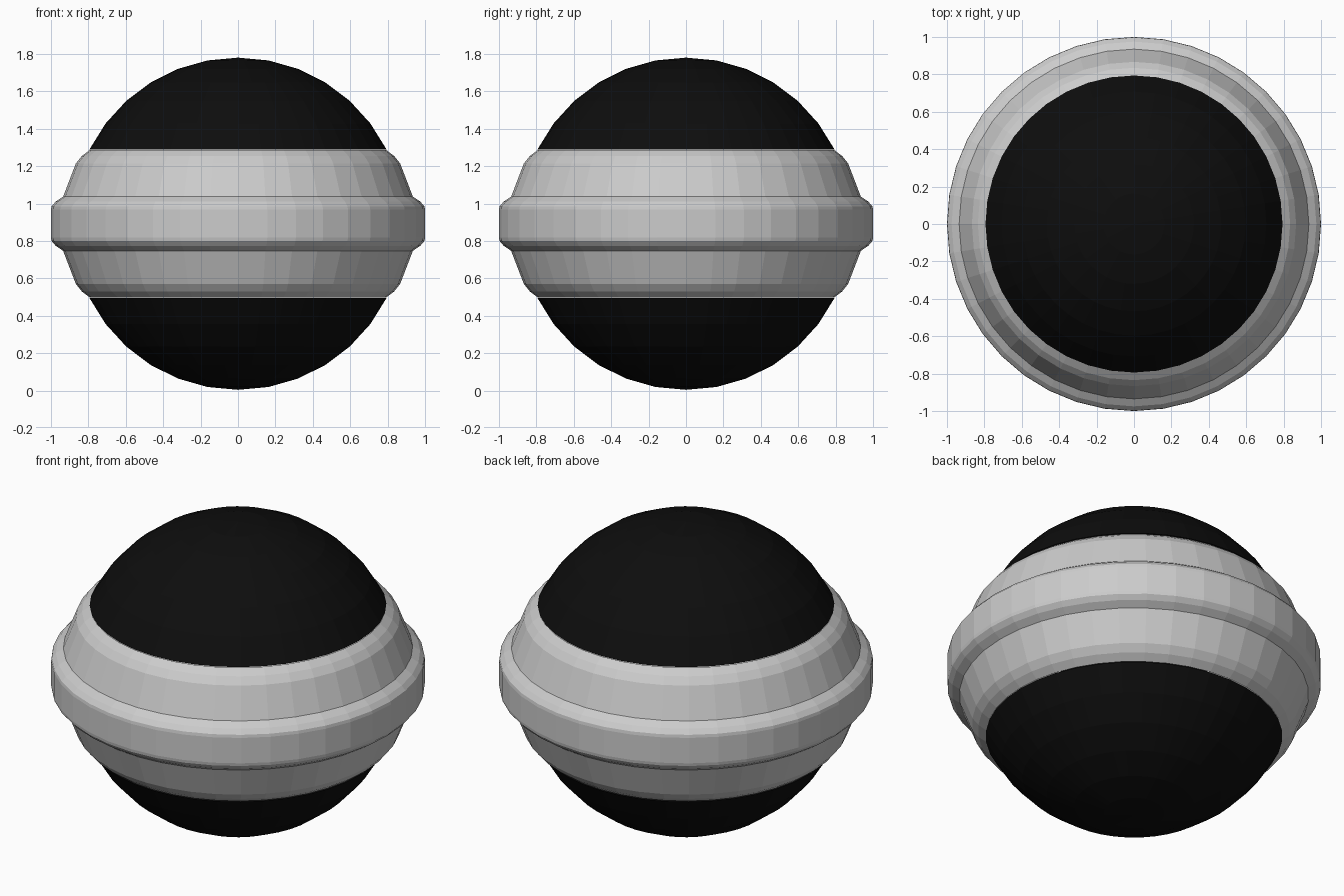
import bpy, bmesh, math

if "Cube" in bpy.data.objects:
    bpy.data.objects.remove(bpy.data.objects["Cube"])

SEG = 40       # sides around the axis
MID = 0.892    # height of the equator


def lathe(name, profile, material=None):
    """Spin an (r, z) profile around the z axis into a flat-shaded object."""
    bm = bmesh.new()
    verts = [bm.verts.new((r, 0, z)) for r, z in profile]
    edges = [bm.edges.new(pair) for pair in zip(verts, verts[1:])]
    bmesh.ops.spin(bm, geom=verts + edges, cent=(0, 0, 0), axis=(0, 0, 1),
                   angle=math.tau, steps=SEG, use_merge=True)
    bmesh.ops.remove_doubles(bm, verts=bm.verts, dist=1e-4)
    bmesh.ops.recalc_face_normals(bm, faces=bm.faces)
    # an open dome may be recalculated inside out: make normals face outward
    for f in bm.faces:
        c = f.calc_center_median()
        c.z -= MID
        if f.normal.dot(c) < 0:
            f.normal_flip()
    mesh = bpy.data.meshes.new(name)
    bm.to_mesh(mesh)
    bm.free()
    obj = bpy.data.objects.new(name, mesh)
    bpy.context.collection.objects.link(obj)
    if material:
        mesh.materials.append(material)
    return obj


black = bpy.data.materials.new("black")
black.diffuse_color = (0.004, 0.004, 0.004, 1)
black.use_nodes = True
black.node_tree.nodes["Principled BSDF"].inputs["Base Color"].default_value = black.diffuse_color

# Black domes above and below the band
R, RINGS, RIM = 0.888, 6, math.radians(63.4)
for name, side in (("upper_dome", 1), ("lower_dome", -1)):
    arc = [RIM * i / RINGS for i in range(RINGS + 1)]
    lathe(name, [(R * math.sin(a), MID + side * R * math.cos(a)) for a in arc], black)

# Grey band with raised belt, profile mirrored about the equator
half = [(0.793, 0.394), (0.835, 0.362), (0.867, 0.322), (0.935, 0.145),
        (0.975, 0.118), (0.997, 0.092), (1.0, 0.075)]
band = [(r, MID + h) for r, h in half] + [(r, MID - h) for r, h in reversed(half)]
lathe("belted_band", band)
